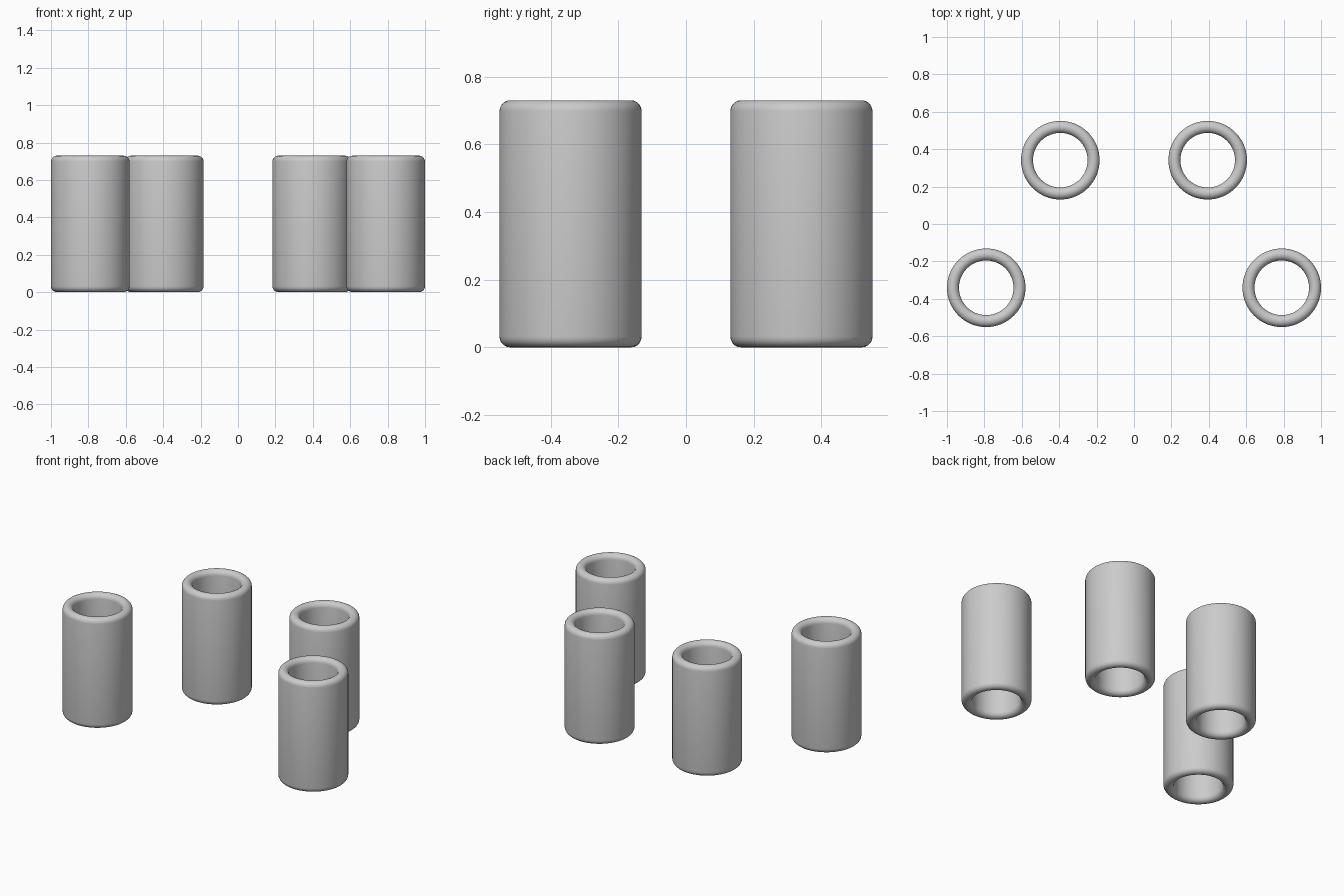
import bpy, bmesh, math

if "Cube" in bpy.data.objects:
    bpy.data.objects.remove(bpy.data.objects["Cube"])

R_OUT, R_IN, HEIGHT = 0.21, 0.146, 0.73
SEGMENTS, ARC = 64, 10


def rounded_wall_profile():
    """Closed wall section in (radius, z): straight sides, fully rounded rims."""
    r = (R_OUT - R_IN) / 2
    mid = (R_OUT + R_IN) / 2
    pts = []
    for start, zc in ((0, HEIGHT - r), (math.pi, r)):
        for i in range(ARC + 1):
            a = start + math.pi * i / ARC
            pts.append((mid + r * math.cos(a), zc + r * math.sin(a)))
    return pts


def tube_mesh():
    bm = bmesh.new()
    prof = rounded_wall_profile()
    rings = []
    for s in range(SEGMENTS):
        a = 2 * math.pi * s / SEGMENTS
        rings.append([bm.verts.new((p * math.cos(a), p * math.sin(a), z)) for p, z in prof])
    n = len(prof)
    for s in range(SEGMENTS):
        a, b = rings[s], rings[(s + 1) % SEGMENTS]
        for i in range(n):
            j = (i + 1) % n
            bm.faces.new((a[i], b[i], b[j], a[j])).smooth = True
    bmesh.ops.recalc_face_normals(bm, faces=bm.faces)
    mesh = bpy.data.meshes.new("tube")
    bm.to_mesh(mesh)
    bm.free()
    return mesh


# Four open tubes: a wide pair in front, a narrow pair behind
mesh = tube_mesh()
for row, x, y in (("front", 0.79, -0.341), ("back", 0.394, 0.341)):
    for side, sign in (("left", -1), ("right", 1)):
        obj = bpy.data.objects.new(f"{row}_{side}_tube", mesh)
        obj.location = (sign * x, y, 0)
        bpy.context.collection.objects.link(obj)
